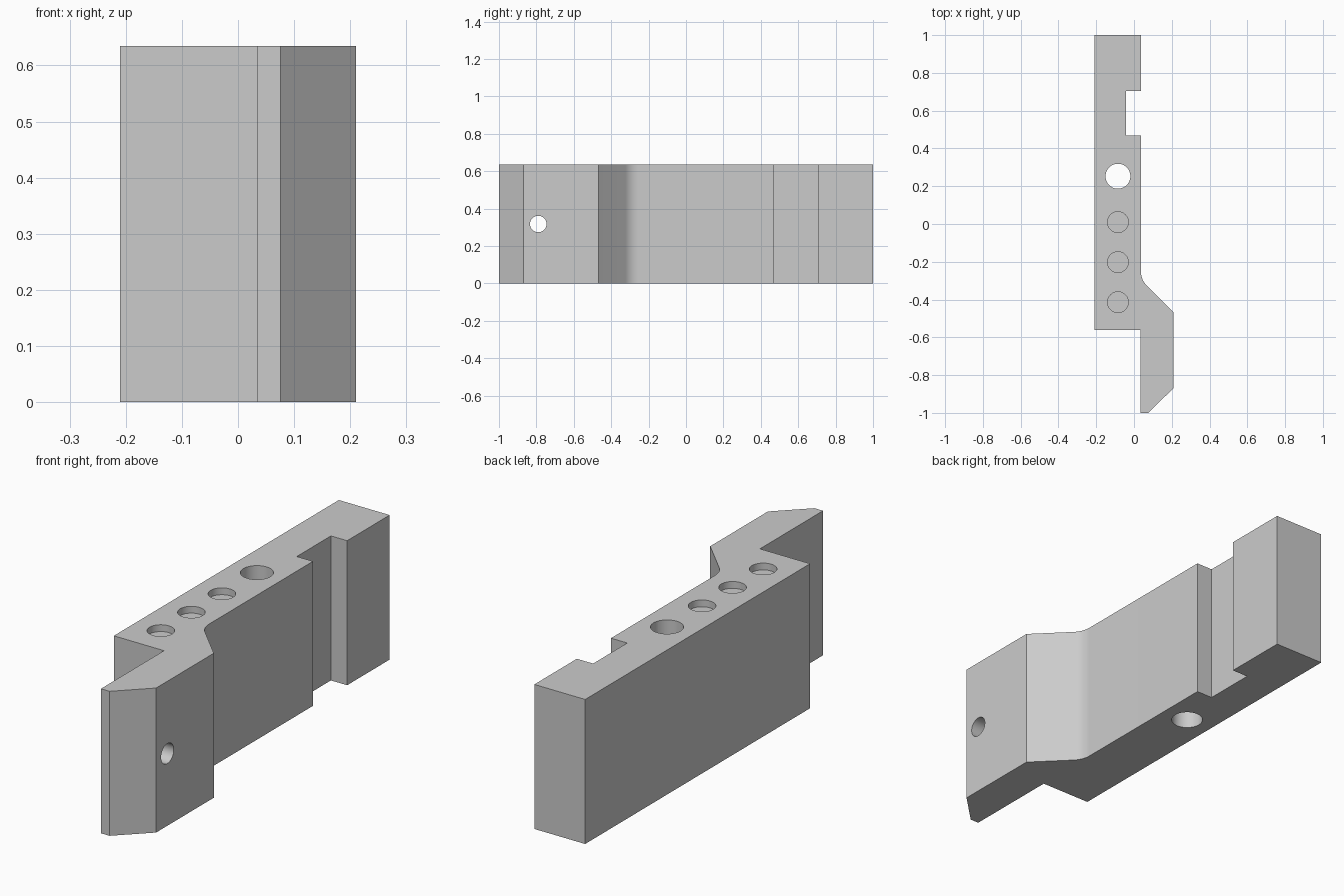
import bpy, bmesh
from math import sin, cos, tan, pi, radians

old = bpy.data.objects.get("Cube")
if old:
    bpy.data.objects.remove(old, do_unlink=True)

HEIGHT = 0.635

grey = bpy.data.materials.new("plain grey")
grey.use_nodes = True
colour = (0.6, 0.6, 0.6, 1)
grey.diffuse_color = colour
grey.node_tree.nodes["Principled BSDF"].inputs["Base Color"].default_value = colour


def fillet(x, y, r, steps=10):
    """Rounded inner corner where the straight side turns 45 degrees outward."""
    start = y + r * tan(pi / 8)
    angles = [pi / 4 * i / steps for i in range(steps + 1)]
    return [(x + r - r * cos(a), start - r * sin(a)) for a in angles]


def extrude_profile(name, points, height):
    bm = bmesh.new()
    base = bm.faces.new([bm.verts.new((x, y, 0)) for x, y in points])
    top = bmesh.ops.extrude_face_region(bm, geom=[base])["geom"]
    bmesh.ops.translate(bm, vec=(0, 0, height),
                        verts=[v for v in top if isinstance(v, bmesh.types.BMVert)])
    bmesh.ops.recalc_face_normals(bm, faces=bm.faces)
    mesh = bpy.data.meshes.new(name)
    bm.to_mesh(mesh)
    bm.free()
    obj = bpy.data.objects.new(name, mesh)
    bpy.context.collection.objects.link(obj)
    mesh.materials.append(grey)
    return obj


def drill(body, location, radius, depth, rotation=(0, 0, 0)):
    """Cut a round hole centred on the given location."""
    bpy.ops.mesh.primitive_cylinder_add(vertices=48, radius=radius, depth=depth,
                                        location=location, rotation=rotation)
    cutter = bpy.context.object
    cutter.name = "hole_cutter"
    cutter.hide_render = True
    cutter.data.materials.append(grey)
    bpy.ops.object.select_all(action="DESELECT")
    bpy.context.view_layer.objects.active = body
    body.select_set(True)
    mod = body.modifiers.new("hole", "BOOLEAN")
    mod.operation = "DIFFERENCE"
    mod.solver = "EXACT"
    mod.object = cutter
    bpy.ops.object.modifier_apply(modifier=mod.name)
    bpy.data.objects.remove(cutter, do_unlink=True)


# Bar outline: notch in the side, angled step and chamfered tongue
outline = [(-0.21, 1), (0.037, 1), (0.037, 0.705), (-0.042, 0.705),
           (-0.042, 0.468), (0.037, 0.468)]
outline += fillet(0.037, -0.295, 0.1)
outline += [(0.21, -0.468), (0.21, -0.868), (0.076, -1), (0.034, -1),
            (0.034, -0.562), (-0.21, -0.562)]
body = extrude_profile("notched_bar", outline, HEIGHT)

# Vertical through hole and three shallow blind holes
drill(body, (-0.085, 0.253, HEIGHT / 2), 0.066, HEIGHT * 2)
for y in (0.01, -0.202, -0.414):
    drill(body, (-0.085, y, HEIGHT), 0.055, 0.06)

# Cross hole through the tongue
drill(body, (0.12, -0.79, HEIGHT / 2), 0.044, 0.5, (0, pi / 2, 0))

bpy.ops.object.shade_smooth_by_angle(angle=radians(30))
